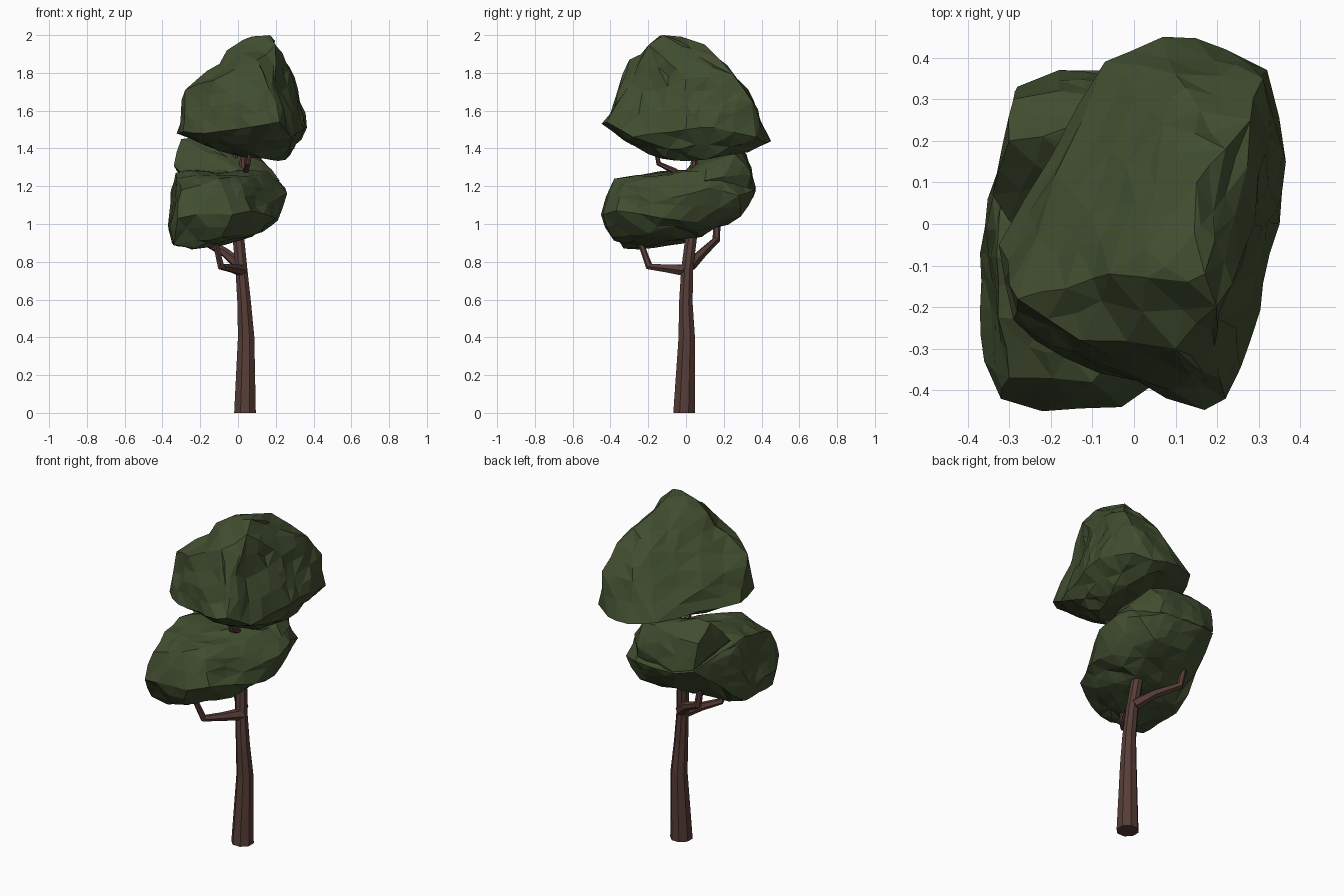
import bpy, bmesh, math, random
from mathutils import Vector

random.seed(7)


def material(name, color):
    m = bpy.data.materials.new(name)
    m.diffuse_color = (*color, 1)
    return m


LEAF = material("leaf_green", (0.052, 0.075, 0.029))
BARK = material("bark_brown", (0.095, 0.047, 0.038))


def finish(bm, name, mat):
    bmesh.ops.recalc_face_normals(bm, faces=bm.faces[:])
    mesh = bpy.data.meshes.new(name)
    bm.to_mesh(mesh)
    bm.free()
    mesh.materials.append(mat)
    ob = bpy.data.objects.new(name, mesh)
    bpy.context.collection.objects.link(ob)
    return ob


def foliage(name, points, rough=0.012, dents=()):
    """Faceted leaf mass: hull of key points, subdivided, roughened and dented."""
    bm = bmesh.new()
    for p in points:
        bm.verts.new(p)
    res = bmesh.ops.convex_hull(bm, input=bm.verts[:])
    junk = {g for k in ("geom_interior", "geom_unused") for g in res[k]
            if isinstance(g, bmesh.types.BMVert)}
    bmesh.ops.delete(bm, geom=list(junk), context='VERTS')
    corners = {tuple(v.co) for v in bm.verts}
    for limit in (0.13, 0.13):
        long_edges = [e for e in bm.edges if e.calc_length() > limit]
        bmesh.ops.subdivide_edges(bm, edges=long_edges, cuts=1)
        bmesh.ops.triangulate(bm, faces=bm.faces[:])
    bm.normal_update()
    for v in bm.verts:
        if tuple(v.co) not in corners:
            v.co += v.normal * random.uniform(-0.7, 1.0) * rough
            v.co += Vector([random.uniform(-1, 1) for _ in range(3)]) * rough * 0.5
        for x, y, z, r, depth in dents:
            d = (v.co - Vector((x, y, z))).length
            if d < r:
                v.co -= v.normal * depth * (1 - d / r)
    return finish(bm, name, LEAF)


def limb(name, path, sides):
    """Tapered tube through (x, y, z, radius) stations."""
    bm = bmesh.new()
    pts = [Vector(p[:3]) for p in path]
    rings = []
    for i, p in enumerate(pts):
        t = pts[min(i + 1, len(pts) - 1)] - pts[max(i - 1, 0)]
        if i == 0 and p.z == 0:
            t = Vector((0, 0, 1))
        q = Vector((0, 0, 1)).rotation_difference(t)
        r = path[i][3]
        rings.append([bm.verts.new(p + q @ Vector((r * math.cos(a), r * math.sin(a), 0)))
                      for a in (math.tau * (k + 0.5) / sides for k in range(sides))])
    for a, b in zip(rings, rings[1:]):
        for k in range(sides):
            n = (k + 1) % sides
            bm.faces.new((a[k], a[n], b[n], b[k]))
    bm.faces.new(rings[0])
    bm.faces.new(rings[-1])
    return finish(bm, name, BARK)


# Trunk and branches
limb("trunk", [(0.037, -0.01, 0, 0.062), (0.043, 0.004, 0.4, 0.047),
               (0.033, -0.001, 0.58, 0.039), (0.018, 0.006, 0.76, 0.034),
               (0.0, 0.03, 0.95, 0.033), (0.02, 0.03, 1.15, 0.026),
               (0.03, 0.05, 1.42, 0.016)], 8)
limb("front_branch", [(0.02, 0.0, 0.755, 0.034), (-0.03, -0.1, 0.765, 0.024),
                      (-0.09, -0.195, 0.775, 0.02), (-0.12, -0.24, 0.9, 0.015),
                      (-0.13, -0.26, 0.98, 0.014)], 6)
limb("back_branch", [(0.015, 0.02, 0.78, 0.034), (-0.07, 0.09, 0.85, 0.025),
                     (-0.19, 0.16, 0.915, 0.021), (-0.21, 0.165, 1.02, 0.018)], 6)
limb("upper_front_branch", [(0.03, 0.02, 1.22, 0.018), (0.04, -0.06, 1.28, 0.016),
                            (0.055, -0.145, 1.32, 0.013), (0.07, -0.165, 1.42, 0.01)], 6)
limb("upper_back_branch", [(0.02, 0.04, 1.2, 0.018), (-0.01, 0.1, 1.32, 0.014),
                           (-0.02, 0.105, 1.42, 0.012)], 6)

# Upper crown: peak near the front right, long slope to the back left
foliage("upper_crown", [
    (0.13, -0.14, 2.0), (0.17, -0.12, 2.0), (0.03, -0.06, 1.97), (0.15, 0.1, 1.95),
    (0.2, -0.2, 1.95), (-0.06, -0.12, 1.92), (0.1, -0.3, 1.87),
    (0.22, 0.18, 1.87), (0.29, 0.0, 1.77), (0.28, 0.25, 1.79), (0.07, 0.24, 1.79),
    (0.1, 0.36, 1.65), (-0.28, -0.18, 1.71), (-0.13, -0.28, 1.76), (0.18, -0.33, 1.74),
    (0.365, 0.15, 1.51), (0.35, 0.0, 1.5), (0.32, 0.37, 1.46), (0.31, 0.35, 1.65),
    (0.22, 0.42, 1.43), (0.07, 0.45, 1.44), (-0.07, 0.39, 1.46), (-0.2, 0.1, 1.48),
    (-0.325, -0.05, 1.48), (-0.29, -0.23, 1.49), (-0.17, -0.32, 1.48), (0.04, -0.38, 1.5),
    (0.17, -0.45, 1.53), (0.22, -0.42, 1.54), (0.28, -0.28, 1.46), (0.25, 0.1, 1.34),
    (0.2, -0.05, 1.335), (0.2, 0.33, 1.38), (0.0, 0.0, 1.36), (0.08, -0.2, 1.37),
    (-0.18, -0.1, 1.42),
], 0.013, [(0.24, -0.2, 1.72, 0.16, 0.05), (0.12, -0.2, 1.95, 0.09, 0.03),
           (-0.08, -0.2, 1.84, 0.12, 0.03), (0.12, -0.42, 1.62, 0.12, 0.03)])

# Lower crown: main mass, low at the front left
foliage("lower_crown", [
    (-0.34, -0.33, 0.89), (-0.23, -0.33, 0.87), (-0.18, -0.1, 0.9), (0.0, -0.1, 0.91),
    (0.04, 0.06, 0.93), (-0.09, -0.39, 0.93), (0.1, -0.2, 0.95), (-0.2, 0.12, 0.97),
    (-0.35, -0.06, 0.9), (-0.28, 0.0, 0.9), (0.1, 0.29, 1.04), (-0.12, 0.29, 1.05),
    (-0.36, -0.33, 0.98), (-0.32, -0.42, 1.03), (-0.22, -0.45, 1.05),
    (-0.03, -0.44, 1.05), (0.07, -0.37, 1.07), (0.2, -0.12, 1.03), (0.2, 0.06, 1.01),
    (0.26, 0.02, 1.16), (0.25, 0.13, 1.19), (0.2, 0.28, 1.15), (0.08, 0.36, 1.18),
    (-0.18, 0.37, 1.18), (-0.28, 0.33, 1.2), (-0.34, 0.06, 1.22), (-0.37, -0.07, 1.0),
    (-0.3, -0.37, 1.18), (-0.1, -0.38, 1.24), (0.02, -0.33, 1.21), (-0.33, -0.08, 1.27),
    (-0.12, -0.18, 1.265), (0.12, -0.08, 1.26), (0.17, 0.12, 1.28), (-0.1, 0.1, 1.29),
], 0.012, [(0.13, -0.28, 1.12, 0.12, 0.02), (-0.36, -0.2, 1.1, 0.1, 0.02)])

# Raised lump on the back of the lower crown
foliage("lower_crown_back_lump", [
    (-0.22, 0.21, 1.46), (-0.3, 0.2, 1.45), (-0.29, 0.3, 1.36), (-0.18, 0.32, 1.37),
    (-0.3, 0.09, 1.34), (-0.34, 0.07, 1.31), (-0.17, 0.1, 1.38), (0.0, 0.29, 1.39),
    (0.1, 0.26, 1.37), (0.13, 0.12, 1.33), (0.0, 0.08, 1.32), (0.2, 0.2, 1.25),
    (0.08, 0.345, 1.26), (-0.18, 0.37, 1.19), (-0.28, 0.33, 1.21), (-0.25, -0.04, 1.24),
    (0.1, -0.04, 1.24), (0.22, 0.1, 1.23), (0.1, 0.3, 1.12),
], 0.008)
